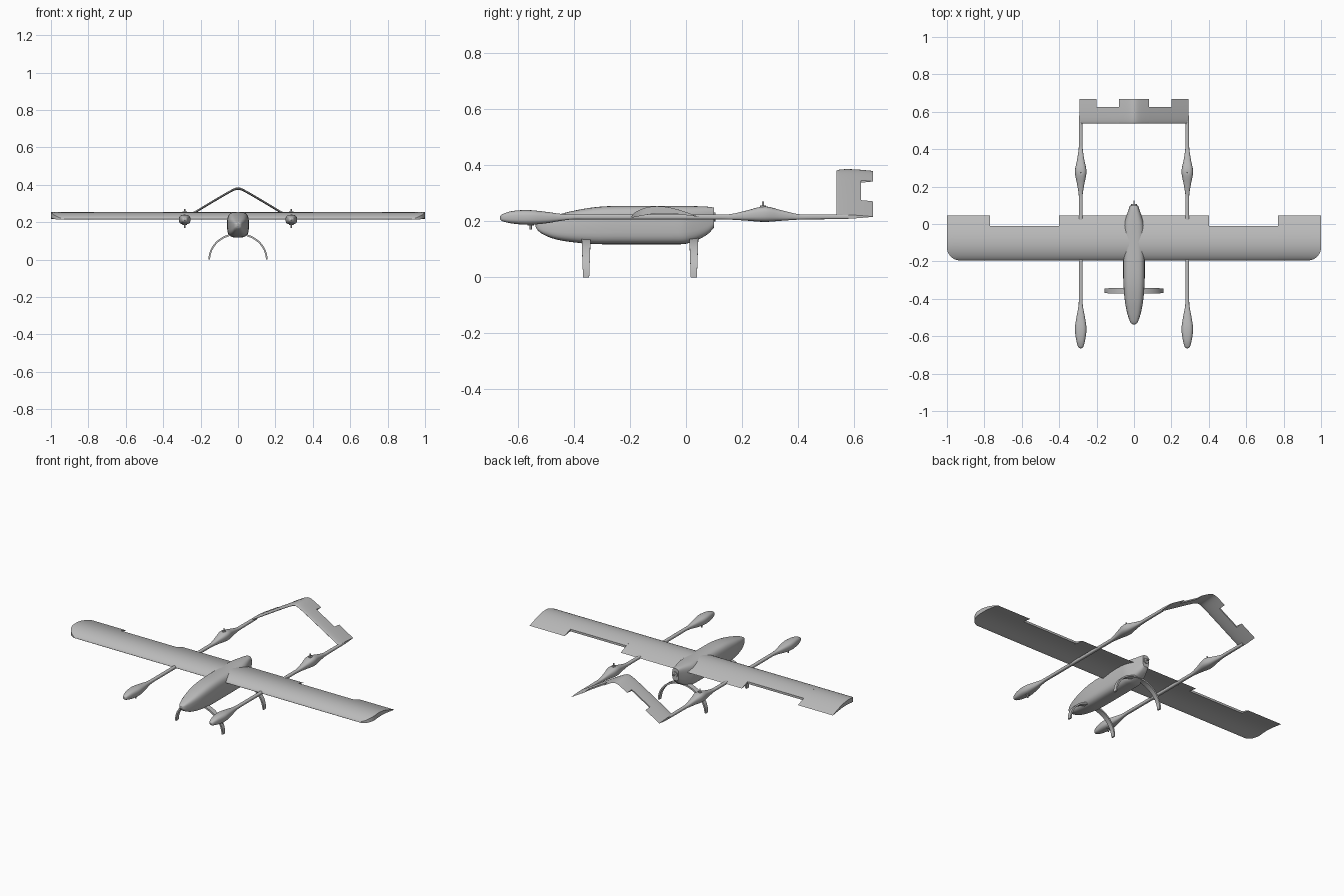
import bpy, bmesh, math
from mathutils import Vector

cube = bpy.data.objects.get("Cube")
if cube:
    bpy.data.objects.remove(cube, do_unlink=True)

grey = bpy.data.materials.new("light_grey")
grey.use_nodes = True
grey.diffuse_color = (0.5, 0.5, 0.5, 1)
grey.node_tree.nodes["Principled BSDF"].inputs["Base Color"].default_value = (0.5, 0.5, 0.5, 1)


def loft(name, rings, mirror=False):
    """Skin closed rings of equal length, cap both ends, optionally mirror in x."""
    bm = bmesh.new()
    loops = [[bm.verts.new(p) for p in ring] for ring in rings]
    n = len(loops[0])
    for a, b in zip(loops, loops[1:]):
        for i in range(n):
            j = (i + 1) % n
            bm.faces.new((a[i], a[j], b[j], b[i]))
    bm.faces.new(loops[0])
    bm.faces.new(loops[-1])
    bmesh.ops.remove_doubles(bm, verts=bm.verts, dist=1e-5)
    bmesh.ops.recalc_face_normals(bm, faces=bm.faces)
    mesh = bpy.data.meshes.new(name)
    bm.to_mesh(mesh)
    bm.free()
    mesh.materials.append(grey)
    ob = bpy.data.objects.new(name, mesh)
    bpy.context.collection.objects.link(ob)
    bpy.ops.object.select_all(action='DESELECT')
    ob.select_set(True)
    bpy.context.view_layer.objects.active = ob
    bpy.ops.object.shade_smooth_by_angle(angle=math.radians(35))
    if mirror:
        ob.modifiers.new("mirror", 'MIRROR')
    return ob


def body(name, rows, x=0, mirror=False, power=3, steps=5, sides=32):
    """Rounded-box body along y; rows are y, half width, bottom z, top z."""
    def slope(i, k):
        a, b = rows[max(i - 1, 0)], rows[min(i + 1, len(rows) - 1)]
        return (b[k] - a[k]) / (b[0] - a[0])

    def ring(y, w, lo, hi):
        pts = []
        for s in range(sides):
            t = math.tau * s / sides
            c, d = math.cos(t), math.sin(t)
            c = math.copysign(abs(c) ** (2 / power), c)
            d = math.copysign(abs(d) ** (2 / power), d)
            pts.append((x + w * c, y, (lo + hi) / 2 + (hi - lo) / 2 * d))
        return pts

    rings = [ring(*rows[0])]
    for i in range(len(rows) - 1):
        p, q = rows[i], rows[i + 1]
        h = q[0] - p[0]
        for s in range(1, steps + 1):
            t = s / steps
            vals = [p[0] + h * t]
            for k in (1, 2, 3):
                vals.append((2*t**3 - 3*t**2 + 1) * p[k] + (t**3 - 2*t**2 + t) * h * slope(i, k)
                            + (3*t**2 - 2*t**3) * q[k] + (t**3 - t**2) * h * slope(i + 1, k))
            rings.append(ring(*vals))
    return loft(name, rings, mirror)


def foil(x, front, back, lead, chord, z, camber, thick, n=18):
    """Airfoil ring at x, cut off at the front and back y values."""
    upper, lower = [], []
    for i in range(n + 1):
        y = front + (back - front) * (1 - math.cos(math.pi * i / n)) / 2
        u = min(max((y - lead) / chord, 0), 1)
        half = 5 * thick * (.2969 * math.sqrt(u) - .126*u - .3516*u**2 + .2843*u**3 - .1036*u**4)
        mid = z + camber * math.sin(math.pi * u ** .8)
        upper.append((x, y, mid + half))
        lower.append((x, y, mid - half))
    return upper + lower[::-1]


def rod(name, start, end, radius, mirror=False):
    a, b = Vector(start), Vector(end)
    rot = (b - a).to_track_quat('Z', 'Y')
    rings = [[p + rot @ Vector((radius * math.cos(t), radius * math.sin(t), 0))
              for t in (math.tau * i / 16 for i in range(16))] for p in (a, b)]
    return loft(name, rings, mirror)


# Fuselage
body("fuselage", [
    (-.538, .004, .182, .190), (-.53, .016, .168, .198), (-.51, .026, .153, .207),
    (-.47, .038, .137, .220), (-.41, .049, .126, .236), (-.33, .056, .119, .250),
    (-.25, .058, .118, .255), (-.03, .057, .118, .255), (0, .054, .120, .255),
    (.04, .042, .133, .254), (.08, .028, .156, .252), (.10, .021, .178, .249)], power=3.4)
rod("rear_motor_mount", (0, .095, .215), (0, .106, .215), .016)
rod("rear_motor_shaft", (0, .10, .215), (0, .125, .215), .004)

# Wing: centre, aileron cut-out and rounded tip panels
LEAD, TRAIL = -.195, .045


def wing(x, front=LEAD, back=TRAIL):
    return foil(x, front, back, LEAD, TRAIL - LEAD, .216, .025, .027)


loft("wing_centre", [wing(-.4), wing(.4)])
loft("wing_aileron_bay", [wing(.4, back=-.01), wing(.77, back=-.01)], True)
corner = [math.pi / 2 * i / 10 for i in range(11)]
loft("wing_tip", [wing(.77)] + [wing(.93 + .07 * math.sin(a), LEAD + .07 * (1 - math.cos(a)))
                                for a in corner], True)

# Booms with lift motor pods
body("boom", [
    (-.665, .004, .208, .217), (-.658, .013, .201, .225), (-.62, .024, .192, .237),
    (-.56, .031, .188, .240), (-.50, .023, .193, .234), (-.44, .012, .203, .226),
    (-.40, .010, .207, .225), (-.36, .010, .207, .225), (.12, .010, .207, .225),
    (.16, .011, .206, .226), (.21, .019, .203, .237), (.28, .031, .198, .253),
    (.34, .020, .202, .240), (.40, .011, .206, .226), (.44, .010, .207, .225),
    (.58, .009, .208, .224)], x=.285, mirror=True, power=2.7)
for label, y, surface, sign in (("front", -.555, .188, -1), ("rear", .275, .253, 1)):
    rod(label + "_lift_motor", (.285, y, surface - .01 * sign), (.285, y, surface + .003 * sign), .011, True)
    rod(label + "_lift_shaft", (.285, y, surface), (.285, y, surface + .018 * sign), .004, True)


# Inverted V tail with control surface cut-outs
def tail(x, back=.668):
    roof = .392 - .6 * math.hypot(x, .02)
    return foil(x, .538, back, .538, .13, roof, 0, .013)


def span(a, b, n):
    return [a + (b - a) * i / n for i in range(n + 1)]


loft("tail_centre", [tail(x) for x in span(-.08, .08, 16)])
loft("tail_control_bay", [tail(x, .625) for x in span(.08, .2, 4)], True)
loft("tail_tip", [tail(x) for x in span(.2, .292, 3)], True)


# Arched landing gear
def gear(name, y):
    rings = []
    for i in range(33):
        t = math.pi * i / 32
        wide = .011 + .005 * math.sin(t)
        out, inn = [(r * math.cos(t), h * math.sin(t)) for r, h in ((.158, .142), (.149, .132))]
        rings.append([(out[0], y - wide, out[1]), (out[0], y + wide, out[1]),
                      (inn[0], y + wide, inn[1]), (inn[0], y - wide, inn[1])])
    loft(name, rings)


gear("front_landing_gear", -.357)
gear("rear_landing_gear", .028)
